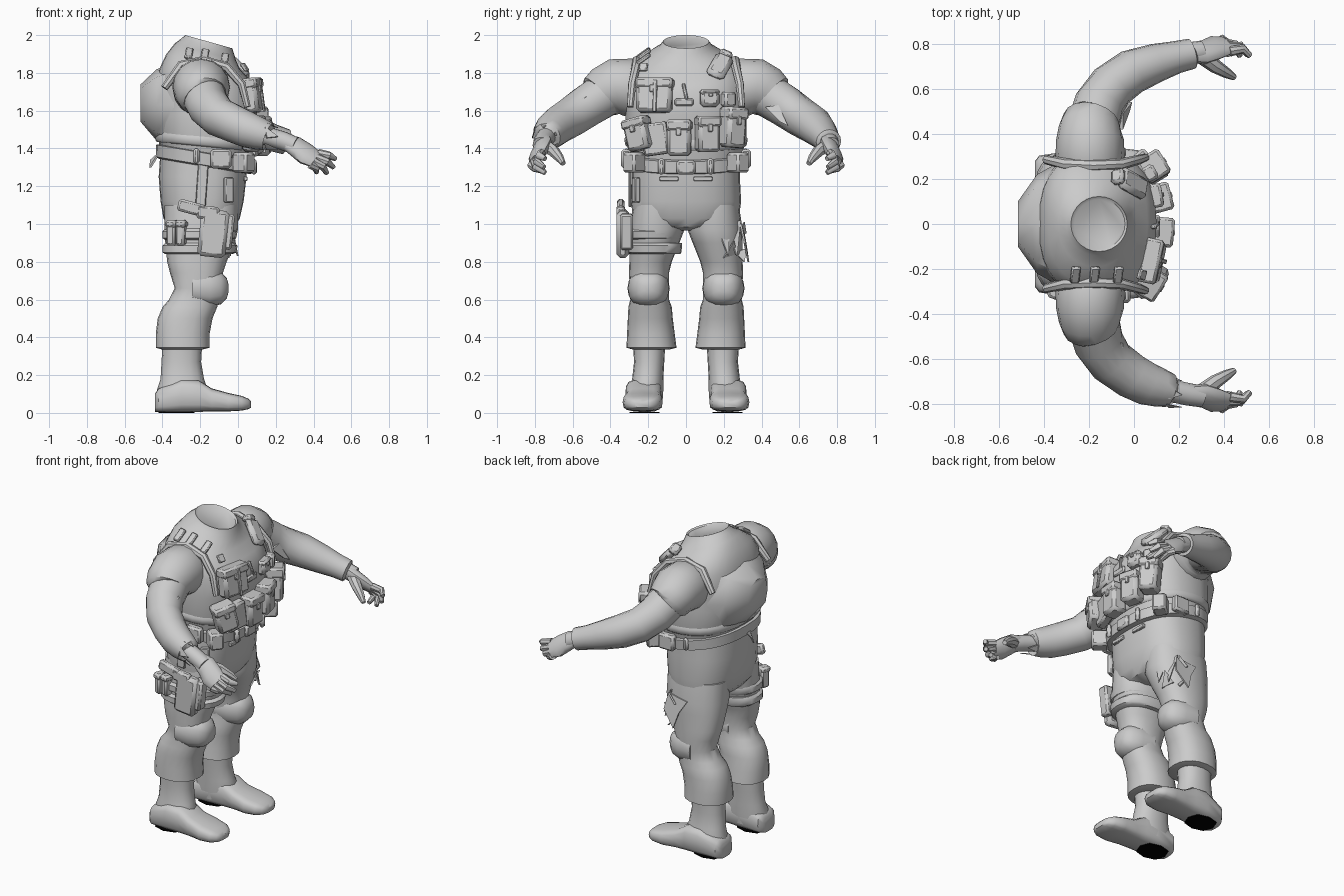
import bpy, bmesh, math
from mathutils import Vector, Euler

def material(name, c):
    m = bpy.data.materials.new(name)
    m.diffuse_color = (c, c, c, 1)
    return m

GREY = material("plain grey", 0.6)
BLACK = material("sole black", 0.0)

def finish(name, bm, mat=GREY):
    bmesh.ops.recalc_face_normals(bm, faces=bm.faces)
    me = bpy.data.meshes.new(name)
    bm.to_mesh(me)
    bm.free()
    me.materials.append(mat)
    ob = bpy.data.objects.new(name, me)
    bpy.context.collection.objects.link(ob)
    return ob

def loft(name, rings, mat=GREY):
    """Skin a list of point rings and cap both ends."""
    bm = bmesh.new()
    vs = [[bm.verts.new(p) for p in r] for r in rings]
    n = len(vs[0])
    for a, b in zip(vs, vs[1:]):
        for i in range(n):
            j = (i + 1) % n
            bm.faces.new((a[i], a[j], b[j], b[i]))
    bm.faces.new(vs[0])
    bm.faces.new(vs[-1])
    return finish(name, bm, mat)

def oval(c, u, v, n=20, p=1.0):
    """Oval ring with half axes u, v; p below 1 makes it boxier."""
    out = []
    for i in range(n):
        a = 2 * math.pi * i / n
        ca, sa = math.cos(a), math.sin(a)
        out.append(Vector(c) + Vector(u) * math.copysign(abs(ca) ** p, ca)
                   + Vector(v) * math.copysign(abs(sa) ** p, sa))
    return out

def column(name, rows, p=0.85, n=20):
    """Upright loft, rows = (z, x back, x front, y low, y high, tilt, optional boxiness)."""
    rings = []
    for z, x0, x1, y0, y1, t, *q in rows:
        h = (x1 - x0) / 2
        rings.append(oval(((x0 + x1) / 2, (y0 + y1) / 2, z), (h, 0, h * t),
                          (0, (y1 - y0) / 2, 0), n, q[0] if q else p))
    return loft(name, rings)

def tube(name, pts, n=14):
    """Round limb, pts = (x, y, z, radius)."""
    ps = [Vector(q[:3]) for q in pts]
    rings = []
    for i, q in enumerate(pts):
        d = (ps[min(i + 1, len(ps) - 1)] - ps[max(i - 1, 0)]).normalized()
        u = d.cross(Vector((0, 0, 1))).normalized()
        rings.append(oval(ps[i], u * q[3], d.cross(u) * q[3], n))
    return loft(name, rings)

def box(name, loc, size, rot=(0, 0, 0), bevel=0.012, mat=GREY):
    bm = bmesh.new()
    bmesh.ops.create_cube(bm, size=1)
    bmesh.ops.scale(bm, vec=size, verts=bm.verts)
    if bevel:
        bmesh.ops.bevel(bm, geom=bm.edges[:], offset=min(bevel, min(size) * .4),
                        segments=1, affect='EDGES')
    e = Euler([math.radians(a) for a in rot])
    bmesh.ops.rotate(bm, cent=(0, 0, 0), matrix=e.to_matrix(), verts=bm.verts)
    bmesh.ops.translate(bm, vec=loc, verts=bm.verts)
    return finish(name, bm, mat)

def ball(name, loc, size):
    bm = bmesh.new()
    bmesh.ops.create_uvsphere(bm, u_segments=16, v_segments=10, radius=1)
    bmesh.ops.scale(bm, vec=size, verts=bm.verts)
    bmesh.ops.translate(bm, vec=loc, verts=bm.verts)
    return finish(name, bm)

def pouch(name, loc, size, rot=(0, 0, 0)):
    """Pouch with an overlapping flap and a small clasp."""
    m = Euler([math.radians(a) for a in rot]).to_matrix()
    at = lambda x, z: Vector(loc) + m @ Vector((x * size[0], 0, z * size[2]))
    box(name, loc, size, rot, .018)
    box(name + "_flap", at(.05, .36), (size[0] * 1.05, size[1] * 1.05, size[2] * .31), rot)
    box(name + "_clasp", at(.54, .18), (.015, size[1] * .22, size[2] * .22), rot, .004)

def shard(name, pts, thick=(0.012, 0.0, 0.0)):
    """Ragged cloth flap."""
    t = Vector(thick)
    loft(name, [[Vector(p) for p in pts], [Vector(p) + t for p in pts]])

# torso, collar and hips
column("torso", [
    (1.33, -.41, .05, -.29, .29, -.15), (1.42, -.42, .07, -.31, .31, -.1),
    (1.46, -.43, .08, -.32, .32, 0), (1.58, -.43, .10, -.32, .32, 0),
    (1.70, -.43, .10, -.32, .32, 0), (1.79, -.42, .06, -.31, .31, -.1),
    (1.86, -.38, .01, -.265, .265, -.2), (1.91, -.335, -.01, -.19, .19, -.28, .95),
    (1.94, -.30, -.02, -.14, .14, -.3, 1), (1.965, -.28, -.03, -.122, .122, -.28, 1),
    (1.955, -.265, -.04, -.11, .11, -.28, 1)], n=28, p=.82)
column("vest_hem", [(1.41, -.43, .07, -.31, .31, -.1), (1.42, -.438, .08, -.322, .322, -.1),
                    (1.45, -.438, .085, -.327, .327, -.1), (1.47, -.43, .08, -.315, .315, -.1)], n=28)
column("hips", [(.965, -.28, -.10, -.08, .08, 0), (.985, -.36, -.02, -.2, .2, 0), (1.03, -.395, .01, -.28, .28, 0),
                (1.12, -.41, .03, -.292, .292, 0), (1.25, -.42, .045, -.285, .285, 0),
                (1.36, -.41, .05, -.285, .285, -.15)], n=28, p=.8)

# belt with its pouches
column("belt", [(1.305, -.42, .06, -.29, .29, -.17), (1.312, -.435, .08, -.315, .315, -.17),
                (1.375, -.435, .085, -.32, .32, -.17), (1.38, -.42, .06, -.3, .3, -.17)], n=28)
box("belt_buckle", (.085, 0, 1.30), (.03, .10, .075))
for s in (-1, 1):
    box("belt_pouch_front", (.03, s * .275, 1.325), (.10, .085, .105), (0, 0, s * 40))
    box("belt_pouch_side", (-.09, s * .318, 1.345), (.11, .05, .10))
    box("belt_keeper", (.083, s * .13, 1.305), (.03, .035, .085))
    box("belt_keeper_side", (-.22, s * .315, 1.36), (.03, .025, .08))
    box("belt_tab", (.04, s * .09, 1.24), (.02, .1, .025), bevel=.004)
shard("belt_strap_end", [(-.42, -.05, 1.38), (-.47, -.03, 1.30), (-.465, -.01, 1.34), (-.42, 0, 1.38)])

# backpack panel on the back
loft("back_pack", [oval((x, 0, z), (0, w, 0), (0, 0, h), 8, .7) for x, z, w, h in
     ((-.34, 1.63, .27, .22), (-.43, 1.63, .22, .19), (-.515, 1.64, .10, .10))])

# chest gear
pouch("chest_pouch", (.08, -.165, 1.68), (.08, .19, .18), (0, -8, -12))
box("chest_pouch_divider", (.128, -.165, 1.68), (.012, .02, .17), (0, -8, -12), .003)
pouch("lower_pouch_mid", (.12, -.035, 1.455), (.10, .125, .19), (0, 0, -5))
pouch("lower_pouch_left", (.11, .115, 1.475), (.10, .12, .19), (0, 0, 15))
pouch("lower_pouch_outer", (.085, .248, 1.51), (.11, .115, .21), (-4, 0, 32))
pouch("lower_pouch_right", (.08, -.25, 1.475), (.10, .13, .17), (14, 0, -32))
pouch("small_pouch", (.095, .125, 1.665), (.06, .10, .09), (0, -5, 10))
box("side_pouch", (.07, .225, 1.66), (.06, .07, .08), (0, 0, 30))
box("chest_strap", (.105, -.01, 1.645), (.02, .10, .04))
box("chest_clip", (.095, -.005, 1.70), (.025, .018, .09), (12, -12, 0), .005)
box("lower_panel", (.09, -.16, 1.45), (.06, .14, .17), (8, 0, -15))
box("shoulder_pad", (-.005, .18, 1.835), (.05, .10, .17), (-30, -42, 12), .02)
box("shoulder_pad_top", (-.07, .21, 1.895), (.06, .07, .04), (-28, -25, 10))
# plates and straps over the shoulders
for x in (-.26, -.175, -.07):
    box("shoulder_plate", (x, -.225, 1.903 - .22 * max(0, x + .2)), (.04, .085, .022), (36, 10, 0), .006)
box("front_plate", (.035, -.225, 1.83), (.02, .045, .05), (0, -35, -15), .005)
for s in (-1, 1):
    tube("shoulder_seam", [(.05, s * .295, 1.62, .018), (.02, s * .285, 1.74, .022), (-.06, s * .265, 1.83, .024),
                           (-.18, s * .26, 1.865, .026), (-.30, s * .265, 1.84, .026), (-.39, s * .285, 1.72, .02)], 8)

for s in (-1, 1):
    # short sleeve over the upper arm, then the forearm
    tube("short_sleeve", [(-.195, s * .23, 1.70, .145), (-.195, s * .31, 1.725, .153), (-.195, s * .375, 1.725, .15),
                          (-.195, s * .425, 1.70, .138), (-.188, s * .455, 1.675, .128), (-.185, s * .46, 1.67, .11)], 16)
    # sleeve is whole on the left and torn shorter on the right
    if s > 0:
        end = [(.10, .715, 1.485, .086), (.19, .74, 1.455, .072), (.255, .755, 1.435, .068), (.26, .757, 1.433, .05)]
    else:
        end = [(.06, -.71, 1.495, .095), (.12, -.728, 1.475, .085), (.16, -.738, 1.462, .075), (.162, -.739, 1.46, .05)]
    tube("long_sleeve", [(-.185, s * .42, 1.69, .118), (-.155, s * .53, 1.62, .112), (-.10, s * .61, 1.565, .105),
                         (-.01, s * .675, 1.525, .1)] + end, 16)
    tube("wrist", [(.12, s * .73, 1.475, .05), (.24, s * .755, 1.44, .05), (.30, s * .765, 1.415, .048)])
    # hand
    loft("palm", [oval(c, u, v, 12) for c, u, v in (
        ((.25, s * .758, 1.435), (.005, s * -.035, .035), (0, s * .028, .028)),
        ((.31, s * .762, 1.405), (.015, s * -.045, .045), (.01, s * .028, .028)),
        ((.36, s * .782, 1.37), (.03, s * -.045, .042), (.012, s * .024, .024)),
        ((.41, s * .792, 1.342), (.028, s * -.035, .034), (.01, s * .016, .016)))])
    for k, tip in enumerate(((.515, .745, 1.345), (.505, .75, 1.30), (.47, .745, 1.27), (.415, .745, 1.275))):
        a = Vector((.425 - .014 * k, .765 + .018 * k, 1.375 - .02 * k))
        t = Vector(tip)
        m = (a + t) / 2 + Vector((.014, .022, .002))
        tube("finger", [(q.x, s * q.y, q.z, r) for q, r in ((a, .023), (m, .021), (t, .013))], 8)
    tube("thumb", [(.30, s * .745, 1.415, .036), (.36, s * .70, 1.385, .032), (.41, s * .67, 1.35, .024),
                   (.445, s * .65, 1.32, .014)], 8)

    # trouser leg, knee pad and boot
    leg = [(.335, -.40, -.19, .09, .28), (.345, -.435, -.15, .05, .315), (.42, -.435, -.15, .06, .312),
           (.50, -.425, -.135, .07, .308), (.56, -.40, -.11, .075, .305), (.60, -.365, -.10, .09, .295),
           (.66, -.335, -.09, .09, .298), (.74, -.36, -.08, .09, .302), (.80, -.375, -.06, .075, .30),
           (.90, -.385, -.02, .035, .30), (.97, -.39, 0, .008, .30), (1.1, -.39, .0, .02, .28)]
    column("trouser_leg", [(z, a, b, *sorted((s * c, s * d)), 0) for z, a, b, c, d in leg], n=20, p=.88)
    loft("knee_pad", [oval((x, s * .198, z), (0, w, 0), (0, 0, h), 16, .8) for x, z, w, h in
         ((-.24, .66, .112, .085), (-.15, .66, .108, .10), (-.09, .66, .085, .085), (-.06, .66, .055, .055), (-.05, .66, .02, .02))])
    shaft = [(.05, -.425, -.17, .125, .305), (.12, -.43, -.16, .12, .30), (.18, -.41, -.18, .12, .285),
             (.27, -.405, -.195, .115, .275), (.36, -.40, -.19, .11, .28)]
    column("boot_shaft", [(z, a, b, *sorted((s * c, s * d)), 0) for z, a, b, c, d in shaft], n=16, p=.9)
    foot = ((-.44, .06, .006, .10), (-.42, .085, .004, .13), (-.30, .10, .004, .18), (-.21, .097, .005, .175),
            (-.14, .095, .008, .13), (-.05, .106, .008, .105), (.02, .095, .012, .09), (.055, .07, .02, .075),
            (.07, .04, .028, .06))
    loft("boot_foot", [oval((x, s * (.222 + .03 * (x + .3)), (a + b) / 2), (0, w, 0),
                            (0, 0, (b - a) / 2), 16, .6) for x, w, a, b in foot])
    loft("heel_sole", [oval((-.325, s * .22, z), (.095, 0, 0), (0, .08, 0), 8, .8) for z in (0, .006)], BLACK)

# torn sleeve edges on the right arm
for i in range(5):
    a = i * 1.25
    f = lambda t, r: (r * math.cos(t), r * math.sin(t))
    (c, d), (e, g), (h, k) = f(a, .075), f(a + .8, .075), f(a + .4, .062)
    shard("torn_cuff", [(.14, -.735 + c, 1.467 + d), (.15, -.737 + e, 1.465 + g),
                        (.21, -.75 + h, 1.445 + k)], (.004, -.004, .004))
shard("torn_elbow", [(-.16, -.49, 1.72), (-.06, -.53, 1.67), (-.06, -.58, 1.655), (-.15, -.55, 1.71)])
shard("torn_elbow_left", [(-.06, .42, 1.62), (-.03, .50, 1.54), (-.02, .54, 1.52), (-.06, .49, 1.63)])

# torn cloth on the left thigh
for y, z, w, h in ((.20, .95, .025, -.12), (.245, 1.0, .04, -.17), (.285, .93, .03, .08), (.23, .82, .035, .09), (.285, .85, .03, -.05)):
    x = -.03 - 2.2 * max(0, y - .2) ** 1.3
    shard("torn_thigh", [(x, y - w, z), (x - .03, y + w, z + .02), (x + .025, y + .02, z + h)], (.008, .006, 0))
shard("torn_thigh_side", [(-.22, .295, .98), (-.08, .285, 1.0), (-.06, .305, .90), (-.14, .325, .80), (-.17, .31, .90)], (0, .01, 0))

# thigh straps, holster and side pouches on the right leg
for z in (.87, .945):
    column("thigh_strap", [(z - .03, -.385, -.03, -.30, -.03, 0), (z - .02, -.40, -.01, -.315, -.025, 0),
                           (z + .015, -.40, -.002, -.315, -.02, 0), (z + .03, -.385, -.02, -.30, -.02, 0)])
box("holster", (-.13, -.335, .95), (.15, .065, .25), (0, 6, 0), .02)
box("holster_guard", (-.06, -.315, .96), (.07, .07, .19), (0, 6, 0))
box("pistol_slide", (-.16, -.345, 1.06), (.12, .045, .07), (0, 6, 0))
box("pistol_grip", (-.245, -.345, 1.085), (.15, .04, .065), (0, 15, 0))
box("holster_strap", (-.19, -.297, 1.22), (.055, .015, .26), (0, 4, 0), .005)
box("hip_strap", (-.05, -.265, 1.18), (.05, .03, .13), (0, 0, 25), .005)
for x in (-.35, -.30):
    box("thigh_pouch", (x, -.295, .95), (.05, .06, .13), (0, 0, -20))
    box("thigh_pouch_cap", (x, -.30, 1.0), (.058, .066, .04), (0, 0, -20))

# smooth shading with crisp edges
for ob in bpy.data.objects:
    ob.select_set(True)
    bpy.context.view_layer.objects.active = ob
bpy.ops.object.shade_smooth_by_angle(angle=math.radians(42))
